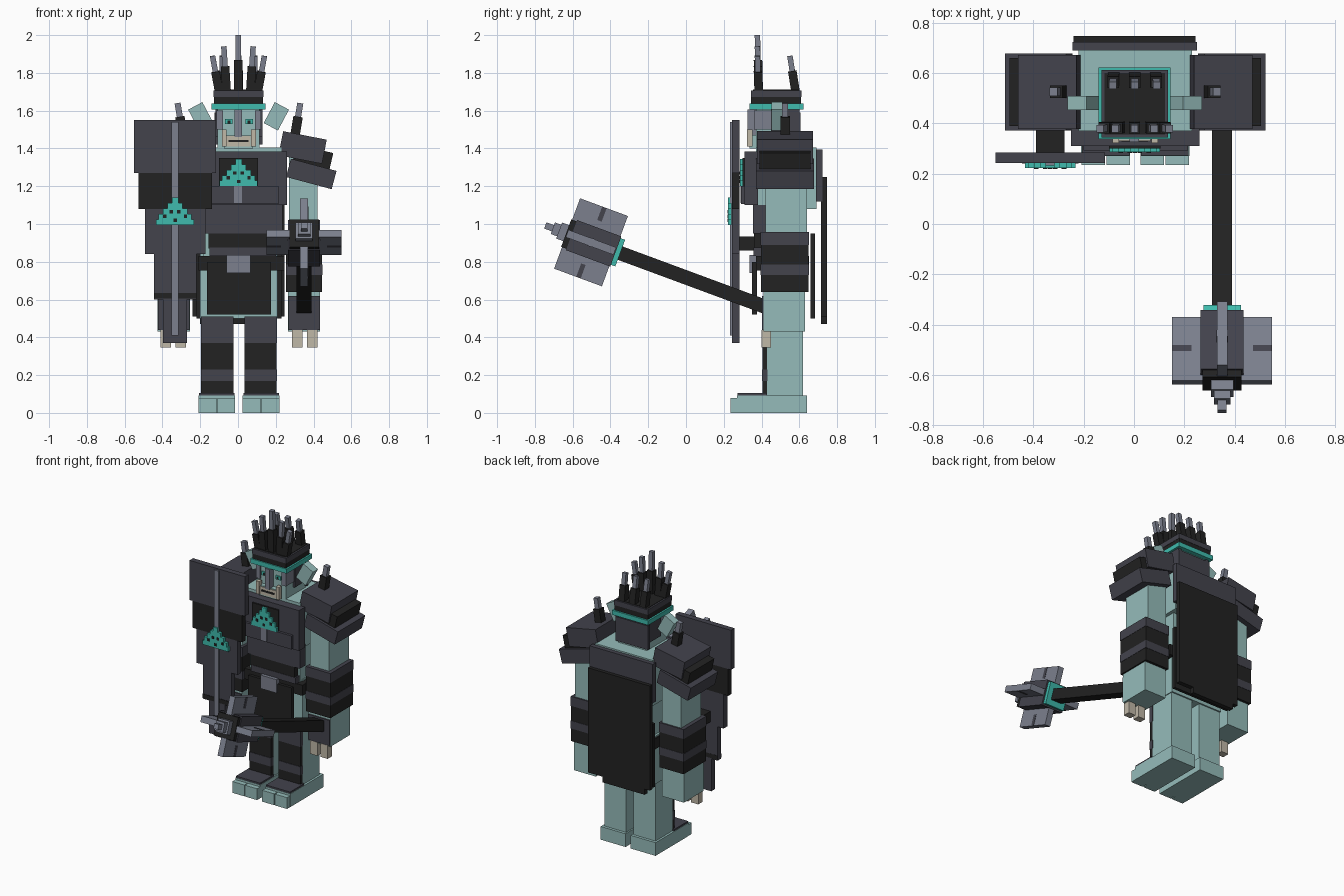
import bpy, bmesh, math
from mathutils import Vector, Matrix


def mat(name, rgb):
    m = bpy.data.materials.new(name)
    m.diffuse_color = (*rgb, 1)
    return m


SKIN = mat("pale_teal_skin", (0.30, 0.50, 0.49))
DARK = mat("dark_slate", (0.056, 0.056, 0.073))
BLACK = mat("black_cloth", (0.016, 0.016, 0.016))
STEEL = mat("grey_steel", (0.20, 0.215, 0.27))
BONE = mat("bone", (0.53, 0.48, 0.39))
GLOW = mat("bright_teal", (0.05, 0.50, 0.42))


def block(name, size, m, matrix):
    """Box of the given size placed by a matrix."""
    bm = bmesh.new()
    bmesh.ops.create_cube(bm, size=1)
    bm.transform(matrix @ Matrix.Diagonal((*size, 1)))
    me = bpy.data.meshes.new(name)
    bm.to_mesh(me)
    bm.free()
    me.materials.append(m)
    ob = bpy.data.objects.new(name, me)
    bpy.context.collection.objects.link(ob)
    return ob


def box(name, x, y, z, m):
    """Axis-aligned box from its three ranges."""
    lo, hi = Vector((x[0], y[0], z[0])), Vector((x[1], y[1], z[1]))
    return block(name, hi - lo, m, Matrix.Translation((lo + hi) / 2))


def tilted(name, c, size, deg, m):
    """Box turned about the front-back axis."""
    block(name, size, m, Matrix.Translation(c) @ Matrix.Rotation(math.radians(deg), 4, 'Y'))


def rod(name, a, b, w, m):
    a, b = Vector(a), Vector(b)
    d = b - a
    q = Vector((0, 0, 1)).rotation_difference(d).to_matrix().to_4x4()
    block(name, (w, w, d.length), m, Matrix.Translation((a + b) / 2) @ q)


def spike(name, base, tip, w, split):
    """Black socket with a thinner steel point."""
    base, tip = Vector(base), Vector(tip)
    mid = base.lerp(tip, split)
    rod(name + "_socket", base, mid, w, BLACK)
    rod(name + "_point", mid, tip, w * 0.64, STEEL)


def emblem(name, cx, y, z):
    """Stepped mountain badge with dark pits."""
    for i, w in enumerate((0.20, 0.175, 0.13, 0.08, 0.035)):
        box(name + "_step", (cx - w / 2, cx + w / 2), (y, y + 0.02),
            (z + i * 0.029, z + (i + 1) * 0.029), GLOW)
    for dx, dz in ((-0.055, 0.045), (0.055, 0.045), (-0.02, 0.07), (0.02, 0.07), (0, 0.025)):
        box(name + "_pit", (cx + dx - 0.009, cx + dx + 0.009), (y - 0.003, y + 0.002),
            (z + dz - 0.009, z + dz + 0.009), BLACK)


# Legs, feet and arms on both sides
for s, side in ((-1, "right"), (1, "left")):
    def X(a, b):
        return tuple(sorted((0.005 + s * a, 0.005 + s * b)))

    box(side + "_leg", X(0.03, 0.20), (0.43, 0.62), (0.09, 0.75), SKIN)
    box(side + "_shin_cloth", X(0.03, 0.20), (0.405, 0.43), (0.10, 0.51), BLACK)
    for z in ((0.17, 0.23), (0.37, 0.51)):
        box(side + "_shin_band", X(0.029, 0.201), (0.402, 0.432), z, DARK)
    box(side + "_foot", X(0.02, 0.215), (0.27, 0.64), (0, 0.093), SKIN)
    box(side + "_foot_cap", X(0.023, 0.212), (0.272, 0.43), (0.08, 0.105), DARK)
    for a in (0.02, 0.12):
        box(side + "_toe", X(a, a + 0.094), (0.235, 0.30), (0, 0.08), SKIN)

    box(side + "_upper_arm", X(0.265, 0.415), (0.42, 0.64), (0.93, 1.40), SKIN)
    box(side + "_bracer", X(0.25, 0.44), (0.397, 0.648), (0.64, 0.955), BLACK)
    for z in ((0.73, 0.785), (0.89, 0.957)):
        box(side + "_bracer_band", X(0.248, 0.442), (0.395, 0.65), z, DARK)
    box(side + "_forearm", X(0.26, 0.43), (0.41, 0.63), (0.43, 0.64), SKIN)
    box(side + "_hand_guard", X(0.262, 0.428), (0.402, 0.412), (0.44, 0.62), DARK)
    for a in (0.28, 0.36):
        box(side + "_finger", X(a, a + 0.056), (0.40, 0.45), (0.345, 0.44), BONE)

    # Layered shoulder armour with a spike
    for part, px, pz, w, h, dep, ang, m in (
            ("top", 0.337, 1.405, 0.235, 0.13, 0.295, 11, DARK),
            ("middle", 0.385, 1.325, 0.20, 0.15, 0.27, 13, BLACK),
            ("lower", 0.383, 1.265, 0.25, 0.10, 0.305, 15, DARK)):
        tilted(f"{side}_shoulder_{part}", (0.005 + s * px, 0.524, pz), (w, dep, h), s * ang, m)
    spike(side + "_shoulder_spike", (0.005 + s * 0.295, 0.525, 1.46),
          (0.005 + s * 0.325, 0.525, 1.64), 0.05, 0.6)

    # Ears, tusks, eyes and cheek guards
    tilted(side + "_ear", (0.003 + s * 0.20, 0.48, 1.57), (0.085, 0.055, 0.125), s * 28, SKIN)
    box(side + "_tusk", X(0.065, 0.09), (0.322, 0.352), (1.41, 1.50), BONE)
    box(side + "_eye", X(0.035, 0.075), (0.362, 0.372), (1.53, 1.555), GLOW)
    box(side + "_pupil", X(0.045, 0.06), (0.36, 0.372), (1.532, 1.548), BLACK)
    box(side + "_cheek_guard", X(0.085, 0.118), (0.36, 0.50), (1.50, 1.60), STEEL)
    box(side + "_helmet_side", X(0.10, 0.125), (0.45, 0.60), (1.46, 1.605), DARK)

# Torso and its armour
box("torso", (-0.22, 0.23), (0.37, 0.69), (1.08, 1.405), SKIN)
box("waist", (-0.185, 0.205), (0.40, 0.64), (0.80, 1.10), SKIN)
box("hips", (-0.20, 0.21), (0.42, 0.63), (0.50, 0.84), SKIN)
box("chest_plate", (-0.25, 0.26), (0.31, 0.38), (1.10, 1.385), DARK)
box("chest_rib", (-0.20, 0.215), (0.292, 0.34), (1.105, 1.20), DARK)
box("chest_strip", (-0.02, 0.022), (0.288, 0.32), (1.11, 1.22), STEEL)
box("chest_badge_plate", (-0.10, 0.105), (0.30, 0.32), (1.20, 1.35), BLACK)
emblem("chest_emblem", 0.003, 0.285, 1.20)
box("belly_plate", (-0.18, 0.235), (0.355, 0.42), (0.95, 1.10), DARK)
box("belly_seam", (-0.178, 0.235), (0.357, 0.42), (1.05, 1.085), BLACK)
box("belly_wrap", (-0.155, 0.19), (0.36, 0.42), (0.87, 0.95), BLACK)
box("lower_wrap", (-0.15, 0.20), (0.358, 0.42), (0.83, 0.875), DARK)
box("belt", (-0.21, 0.245), (0.37, 0.65), (0.755, 0.83), BLACK)
box("buckle", (-0.06, 0.065), (0.335, 0.37), (0.74, 0.835), STEEL)
box("front_loincloth", (-0.165, 0.175), (0.35, 0.375), (0.52, 0.80), BLACK)
box("back_skirt", (-0.22, 0.23), (0.66, 0.682), (0.50, 0.95), BLACK)

# Cape with a collar band
box("cape", (-0.24, 0.245), (0.715, 0.747), (0.51, 1.25), BLACK)
box("cape_hem", (-0.20, 0.13), (0.715, 0.747), (0.47, 0.51), BLACK)
box("cape_collar", (-0.245, 0.25), (0.688, 0.722), (1.12, 1.395), DARK)

# Head and face
box("head", (-0.108, 0.115), (0.37, 0.59), (1.38, 1.61), SKIN)
box("helmet_back", (-0.125, 0.13), (0.58, 0.605), (1.42, 1.59), DARK)
box("nose_guard", (-0.018, 0.02), (0.325, 0.38), (1.46, 1.605), STEEL)
box("jaw", (-0.075, 0.08), (0.335, 0.39), (1.40, 1.47), SKIN)
box("teeth", (-0.06, 0.065), (0.33, 0.34), (1.41, 1.465), BONE)
box("mouth_slit", (-0.05, 0.055), (0.327, 0.334), (1.433, 1.446), BLACK)

# Crown
box("crown_band", (-0.14, 0.145), (0.337, 0.622), (1.605, 1.637), GLOW)
box("crown", (-0.128, 0.133), (0.345, 0.61), (1.635, 1.705), BLACK)
box("crown_rim", (-0.13, 0.135), (0.343, 0.612), (1.672, 1.708), DARK)
box("crown_top", (-0.118, 0.123), (0.355, 0.60), (1.70, 1.711), BLACK)
for bx, tx, tz in ((-0.10, -0.135, 1.89), (-0.06, -0.075, 1.94), (0.002, 0.002, 2.0),
                   (0.065, 0.08, 1.94), (0.105, 0.14, 1.89)):
    spike("crown_front_spike", (bx, 0.385, 1.70), (tx, 0.378, tz), 0.045, 0.56)
for bx in (-0.08, 0.003, 0.085):
    spike("crown_back_spike", (bx, 0.58, 1.70), (bx * 1.06, 0.55, 1.89), 0.045, 0.58)

# Shield in stepped tiers
SX = -0.333
for half, z0, z1, m in ((0.217, 1.27, 1.55, DARK), (0.195, 1.08, 1.27, BLACK),
                        (0.16, 0.84, 1.08, DARK), (0.113, 0.60, 0.84, DARK),
                        (0.063, 0.37, 0.60, DARK)):
    box("shield_tier", (SX - half, SX + half), (0.243, 0.283), (z0, z1), m)
box("shield_shade_band", (SX - 0.112, SX + 0.112), (0.24, 0.284), (0.605, 0.635), BLACK)
box("shield_spine", (SX - 0.018, SX + 0.018), (0.232, 0.25), (0.41, 1.54), STEEL)
emblem("shield_emblem", SX, 0.222, 0.995)
box("shield_grip", (-0.39, -0.275), (0.28, 0.41), (0.86, 0.935), BLACK)

# Mace: local +x runs along the shaft, away from the hand
MX = 0.35
ang = math.radians(20.3)
fwd = Vector((0, -math.cos(ang), math.sin(ang)))
up = Vector((0, math.sin(ang), math.cos(ang)))
M = Matrix((fwd, Vector((1, 0, 0)), up)).transposed().to_4x4()
centre = Vector((MX, -0.503, 0.903))


def mace(name, along, w, h, m, off=(0, 0)):
    """Box on the shaft axis; along is measured from the head centre."""
    mid = (along[0] + along[1]) / 2
    c = centre + fwd * mid + Vector((1, 0, 0)) * off[0] + up * off[1]
    block(name, (along[1] - along[0], w, h), m, Matrix.Translation(c) @ M)


mace("mace_shaft", (-0.98, -0.10), 0.08, 0.075, BLACK)
mace("mace_collar", (-0.165, -0.13), 0.15, 0.15, GLOW)
mace("mace_core", (-0.14, 0.11), 0.17, 0.17, DARK)
mace("mace_core_end", (0.11, 0.14), 0.155, 0.155, BLACK)
mace("mace_side_flange", (-0.135, 0.135), 0.397, 0.042, STEEL)
mace("mace_upright_flange", (-0.135, 0.135), 0.042, 0.397, STEEL)
for s in (-1, 1):
    mace("side_flange_notch", (-0.015, 0.01), 0.075, 0.046, DARK, (s * 0.16, 0))
    mace("upright_flange_notch", (-0.015, 0.01), 0.046, 0.075, DARK, (0, s * 0.16))
mace("mace_tip_base", (0.13, 0.18), 0.09, 0.09, STEEL)
mace("mace_tip_middle", (0.18, 0.215), 0.065, 0.065, STEEL)
mace("mace_tip_point", (0.215, 0.258), 0.035, 0.035, STEEL)
